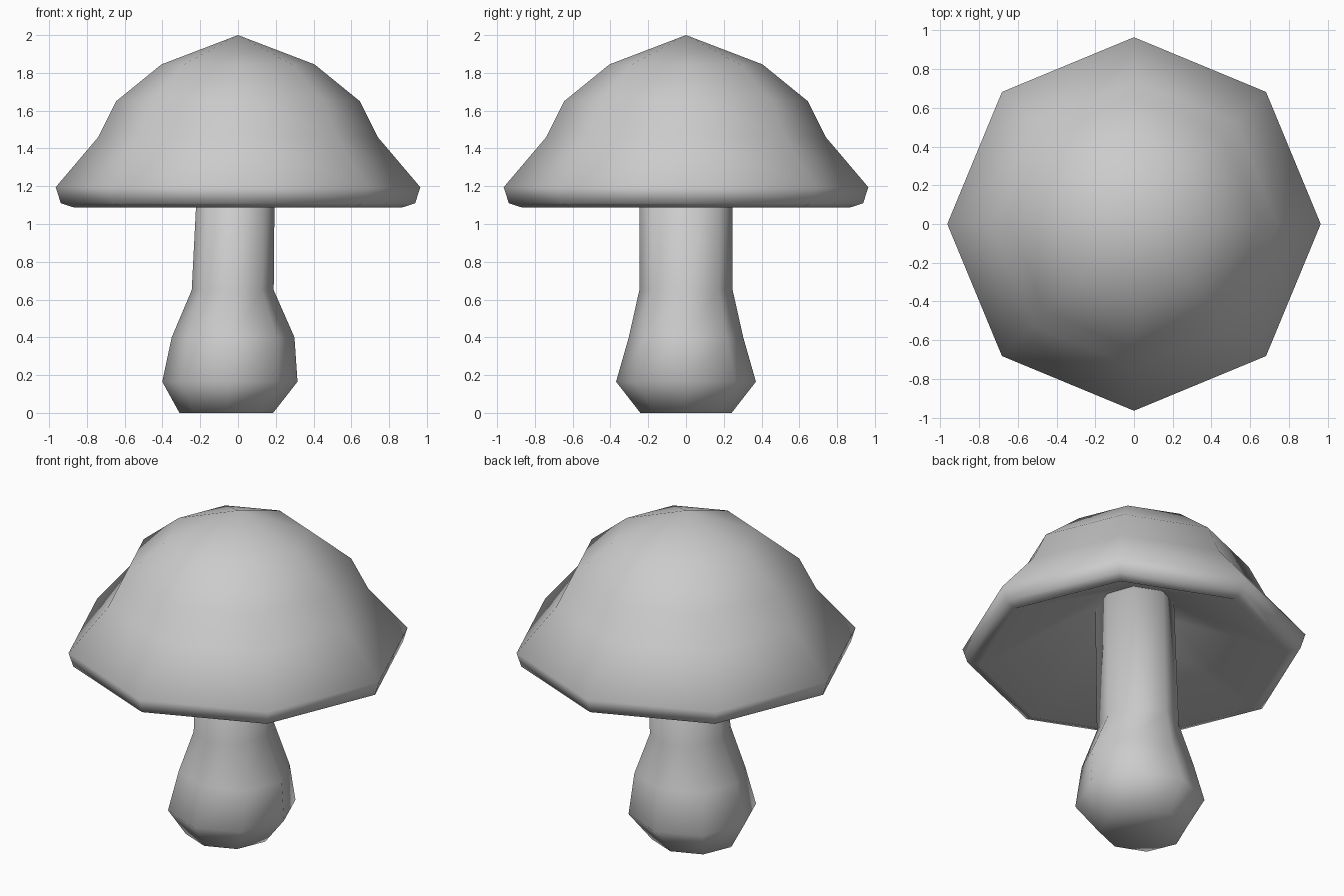
import bpy, bmesh
from math import cos, sin, tau

if "Cube" in bpy.data.objects:
    bpy.data.objects.remove(bpy.data.objects["Cube"])

SIDES = 8


def lathe(name, rings, start=None, end=None):
    """Skin octagonal rings (x centre, x radius, y radius, z); start/end are pole heights."""
    bm = bmesh.new()
    loops = [[bm.verts.new((cx + rx * cos(tau * i / SIDES), ry * sin(tau * i / SIDES), z))
              for i in range(SIDES)] for cx, rx, ry, z in rings]
    for a, b in zip(loops, loops[1:]):
        for i in range(SIDES):
            j = (i + 1) % SIDES
            bm.faces.new((a[i], a[j], b[j], b[i]))
    for loop, pole in ((loops[0], start), (loops[-1], end)):
        if pole is None:
            bm.faces.new(loop)
        else:
            tip = bm.verts.new((0, 0, pole))
            for i in range(SIDES):
                bm.faces.new((loop[i], loop[(i + 1) % SIDES], tip))
    bmesh.ops.recalc_face_normals(bm, faces=bm.faces[:])
    for f in bm.faces:
        f.smooth = True
    mesh = bpy.data.meshes.new(name)
    bm.to_mesh(mesh)
    bm.free()
    obj = bpy.data.objects.new(name, mesh)
    bpy.context.collection.objects.link(obj)
    return obj


# Cap: domed top, rolled rim and hollow underside
cap_profile = [(0.405, 1.845), (0.645, 1.65), (0.74, 1.46), (0.965, 1.195),
               (0.938, 1.11), (0.87, 1.088), (0.22, 1.43)]
lathe("mushroom_cap", [(0, r, r, z) for r, z in cap_profile], start=2.0, end=1.47)

# Stem: slightly leaning, with a bulbous foot
lathe("mushroom_stem", [
    (-0.062, 0.248, 0.242, 0.0),
    (-0.043, 0.358, 0.37, 0.165),
    (-0.026, 0.325, 0.303, 0.40),
    (-0.028, 0.217, 0.247, 0.65),
    (-0.004, 0.200, 0.247, 1.45),
])
